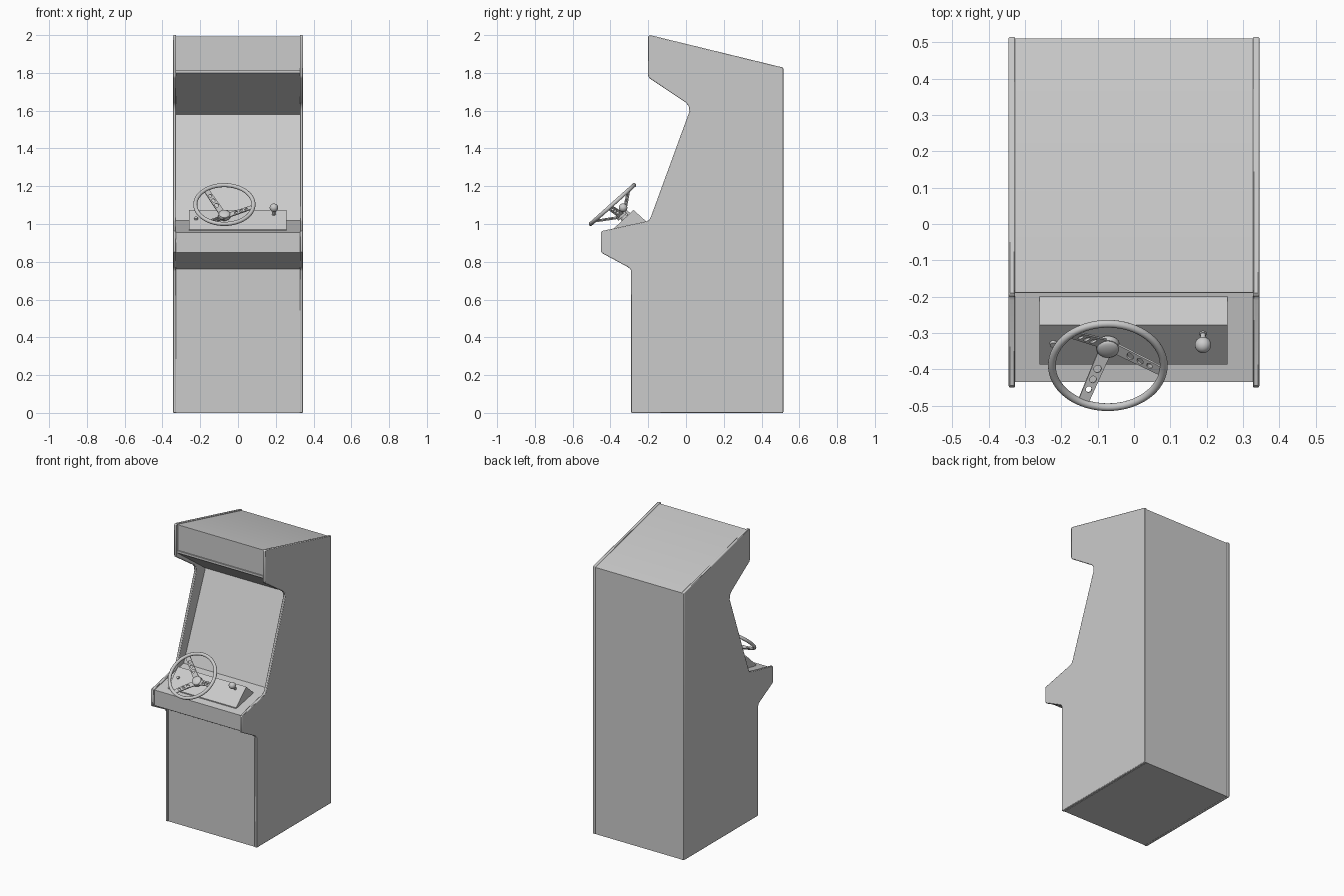
import bpy, bmesh, math
from mathutils import Matrix, Vector

if "Cube" in bpy.data.objects:
    bpy.data.objects.remove(bpy.data.objects["Cube"])

grey = bpy.data.materials.new("plain light grey")
grey.diffuse_color = (0.6, 0.6, 0.6, 1)
grey.use_nodes = True
grey.node_tree.nodes["Principled BSDF"].inputs["Base Color"].default_value = grey.diffuse_color


def finish(name, mesh, matrix=None, smooth=None):
    """Link a mesh as a named object with the grey material."""
    ob = bpy.data.objects.new(name, mesh)
    bpy.context.collection.objects.link(ob)
    mesh.materials.clear()
    mesh.materials.append(grey)
    if matrix is not None:
        ob.matrix_world = matrix
    if smooth:
        bpy.ops.object.select_all(action='DESELECT')
        ob.select_set(True)
        bpy.context.view_layer.objects.active = ob
        bpy.ops.object.shade_smooth_by_angle(angle=math.radians(smooth))
    return ob


def from_bm(name, bm, matrix=None, smooth=None):
    bmesh.ops.recalc_face_normals(bm, faces=bm.faces)
    mesh = bpy.data.meshes.new(name)
    bm.to_mesh(mesh)
    bm.free()
    return finish(name, mesh, matrix, smooth)


def slab(name, profile, x0, x1, bevel=0.0):
    """Extrude a (y, z) profile between two x positions."""
    bm = bmesh.new()
    face = bm.faces.new([bm.verts.new((x0, y, z)) for y, z in profile])
    ext = bmesh.ops.extrude_face_region(bm, geom=[face])
    moved = [g for g in ext["geom"] if isinstance(g, bmesh.types.BMVert)]
    bmesh.ops.translate(bm, verts=moved, vec=(x1 - x0, 0, 0))
    ob = from_bm(name, bm, smooth=35)
    if bevel:
        mod = ob.modifiers.new("rounded edge", 'BEVEL')
        mod.width, mod.segments = bevel, 2
        mod.limit_method, mod.angle_limit = 'ANGLE', math.radians(60)
    return ob


def rod(name, r0, r1, z0, z1, matrix, sides=24):
    """Cylinder or cone along local z."""
    bm = bmesh.new()
    bmesh.ops.create_cone(bm, cap_ends=True, segments=sides, radius1=r0, radius2=r1,
                          depth=z1 - z0, matrix=Matrix.Translation((0, 0, (z0 + z1) / 2)))
    return from_bm(name, bm, matrix, 40)


def ball(name, r, centre, matrix, flat=1.0):
    bm = bmesh.new()
    bmesh.ops.create_uvsphere(bm, u_segments=24, v_segments=14, radius=r,
                              matrix=Matrix.Translation(centre) @ Matrix.Diagonal((1, 1, flat, 1)))
    return from_bm(name, bm, matrix, 60)


# Side panels
side = [(-0.29, 0), (0.515, 0), (0.515, 1.828), (-0.19, 2.0), (-0.2, 1.995),
        (-0.2, 1.785), (-0.194, 1.772), (0.0, 1.642), (0.014, 1.625), (0.018, 1.595),
        (-0.187, 1.035), (-0.195, 1.022), (-0.21, 1.014), (-0.445, 0.963), (-0.45, 0.955),
        (-0.45, 0.852), (-0.443, 0.845), (-0.308, 0.772), (-0.295, 0.762), (-0.29, 0.75)]
slab("left_side_panel", side, -0.345, -0.327, 0.004)
slab("right_side_panel", side, 0.327, 0.345, 0.004)

# Cabinet body between the side panels: front, control shelf, screen, marquee, roof, back
body = [(-0.283, 0), (0.511, 0), (0.511, 1.823), (-0.18, 1.992), (-0.188, 1.992),
        (-0.188, 1.982), (-0.182, 1.982), (-0.182, 1.815), (-0.19, 1.815), (-0.19, 1.8),
        (0.115, 1.58), (-0.12, 1.018), (-0.435, 0.956), (-0.435, 0.85),
        (-0.283, 0.762)]
slab("cabinet_body", body, -0.327, 0.327)

# Raised wedge on the control shelf
slab("control_wedge", [(-0.387, 0.96), (-0.387, 0.972), (-0.278, 1.074), (-0.2, 1.004),
                       (-0.2, 0.98)], -0.26, 0.257)

# Steering wheel, built flat and tilted towards the player
tilt = Matrix.Rotation(math.radians(41.8), 4, 'X')
wheel = Matrix.Translation((-0.072, -0.3895, 1.103)) @ tilt
DISH = -0.075

# Rim
bm = bmesh.new()
R, r, N, M = 0.154, 0.0107, 64, 14
ring = [[bm.verts.new(((R + r * math.cos(b)) * math.cos(a), (R + r * math.cos(b)) * math.sin(a),
                       r * math.sin(b)))
         for b in (2 * math.pi * j / M for j in range(M))]
        for a in (2 * math.pi * i / N for i in range(N))]
for i in range(N):
    for j in range(M):
        k, l = (i + 1) % N, (j + 1) % M
        bm.faces.new((ring[i][j], ring[k][j], ring[k][l], ring[i][l]))
from_bm("steering_wheel_rim", bm, wheel, 60)


# Spoke plate with three round holes
def add_spline(curve, pts):
    sp = curve.splines.new('POLY')
    sp.points.add(len(pts) - 1)
    for p, (x, y) in zip(sp.points, pts):
        p.co = (x, y, 0, 1)
    sp.use_cyclic_u = True


curve = bpy.data.curves.new("spoke_outline", 'CURVE')
curve.dimensions, curve.fill_mode, curve.extrude = '2D', 'BOTH', 0.003
add_spline(curve, [(0, -0.018), (0.153, -0.015), (0.153, 0.015), (0, 0.018)])
for x, hr in ((0.05, 0.0105), (0.082, 0.0095), (0.112, 0.0085)):
    add_spline(curve, [(x + hr * math.cos(t), hr * math.sin(t))
                       for t in (2 * math.pi * i / 20 for i in range(20))])
temp = bpy.data.objects.new("spoke_helper", curve)
bpy.context.collection.objects.link(temp)
bpy.context.view_layer.update()
spoke = bpy.data.meshes.new_from_object(temp.evaluated_get(bpy.context.evaluated_depsgraph_get()))
bpy.data.objects.remove(temp)
for n, angle in enumerate((130, -8, -117)):
    place = (wheel @ Matrix.Rotation(math.radians(angle), 4, 'Z')
             @ Matrix.Translation((0.02, 0, DISH)) @ Matrix.Rotation(math.radians(-30), 4, 'Y'))
    finish("steering_wheel_spoke_%d" % (n + 1), spoke.copy(), place, 35)

# Hub, domed cap and column
rod("steering_hub", 0.033, 0.032, DISH - 0.01, DISH + 0.008, wheel, 32)
ball("steering_hub_cap", 0.03, (0, 0, DISH + 0.008), wheel, 0.35)
rod("steering_column", 0.022, 0.02, DISH - 0.045, DISH - 0.01, wheel)

# Gear lever with ball knob
lever = Matrix.Translation((0.19, -0.333, 1.086)) @ tilt
ball("gear_knob", 0.0225, (0, 0, 0), lever)
rod("gear_stick", 0.008, 0.007, -0.075, -0.01, lever, 16)
rod("gear_collar", 0.013, 0.009, -0.06, -0.042, lever, 20)

# Small button to the left of the wheel
button = Matrix.Translation((-0.222, -0.328, 1.027)) @ tilt
rod("start_button", 0.011, 0.009, -0.008, 0.009, button, 20)
